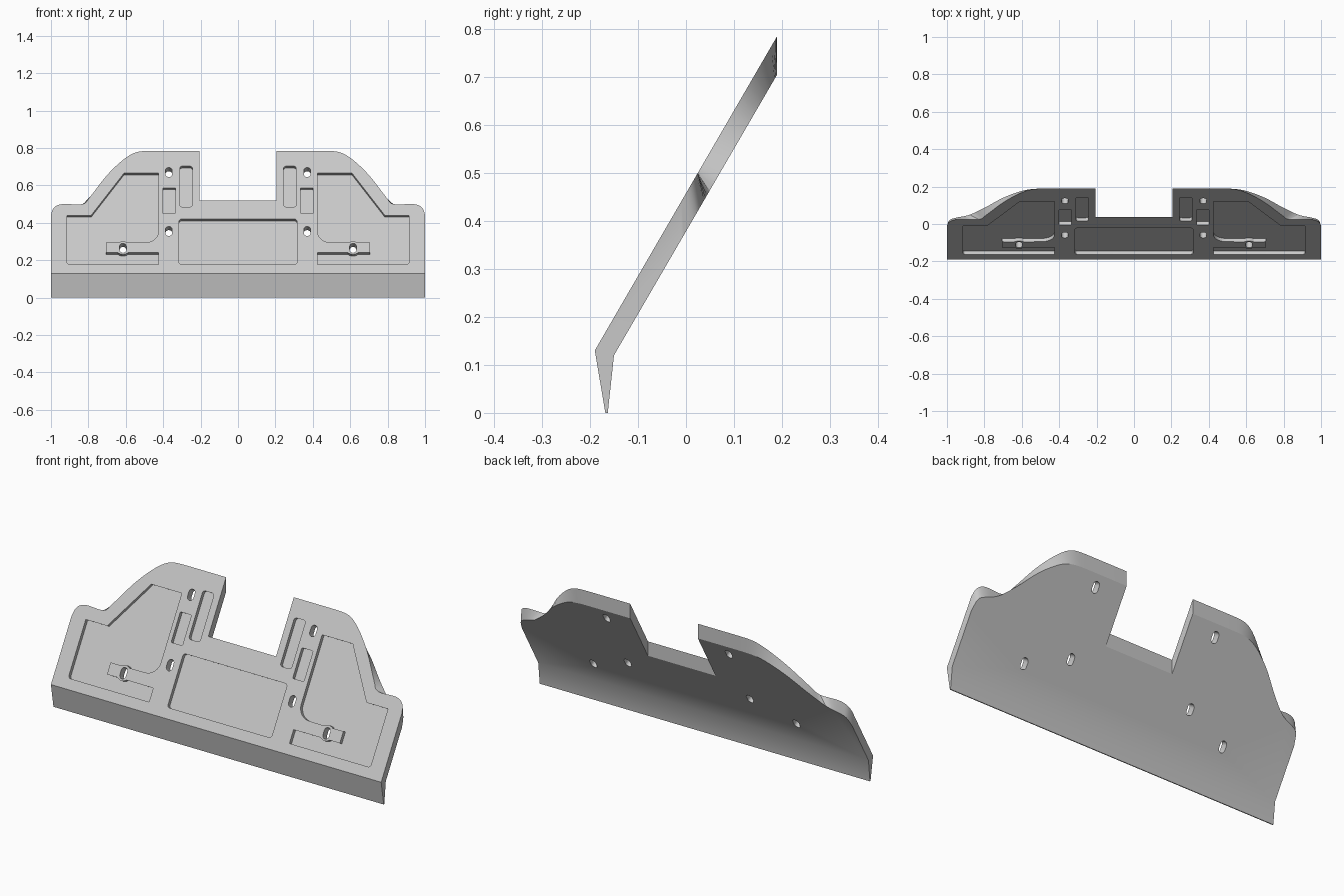
import bpy, bmesh, math
from mathutils import Vector

cube = bpy.data.objects.get("Cube")
if cube:
    bpy.data.objects.remove(cube, do_unlink=True)

grey = bpy.data.materials.new("light grey")
grey.use_nodes = True
grey.diffuse_color = (0.58, 0.58, 0.58, 1)
grey.node_tree.nodes["Principled BSDF"].inputs["Base Color"].default_value = (0.58, 0.58, 0.58, 1)

NORMAL = Vector((0, -0.866, 0.5))   # outward from the tilted front face
DEPTH = 0.02                        # pocket depth


def front(x, z):
    return Vector((x, -0.19 + (z - 0.13) * 0.38 / 0.655, z))


def back(x, y):
    return Vector((x, y, 0.12 + (y + 0.15) * 0.585 / 0.34))


def finish(bm, name):
    bmesh.ops.recalc_face_normals(bm, faces=bm.faces)
    mesh = bpy.data.meshes.new(name)
    bm.to_mesh(mesh)
    bm.free()
    obj = bpy.data.objects.new(name, mesh)
    obj.data.materials.append(grey)
    bpy.context.collection.objects.link(obj)
    return obj


def spline(points, steps=4):
    """Smooth curve through the given points."""
    pts = [Vector(p) for p in points]
    ext = [pts[0]] + pts + [pts[-1]]
    out = []
    for a, b, c, d in zip(ext, ext[1:], ext[2:], ext[3:]):
        for i in range(steps):
            t = i / steps
            out.append(0.5 * (2 * b + (c - a) * t + (2 * a - 5 * b + 4 * c - d) * t * t
                              + (3 * b - a - 3 * c + d) * t ** 3))
    return out + [pts[-1]]


# Half outline: front x, front z, back x, back y
curve = spline([
    (1, 0.44, 1, -0.01), (0.985, 0.48, 0.985, 0.022), (0.94, 0.5, 0.945, 0.035),
    (0.83, 0.5, 0.88, 0.049), (0.79, 0.54, 0.8, 0.086), (0.7, 0.655, 0.7, 0.14),
    (0.61, 0.74, 0.6, 0.177), (0.54, 0.778, 0.53, 0.188), (0.46, 0.785, 0.46, 0.19)])
half = ([(1, 0.13, 1, -0.15)] + [tuple(p) for p in curve]
        + [(0.205, 0.785, 0.205, 0.19), (0.205, 0.52, 0.205, 0.037)])
outline = half + [(-a, b, -c, d) for a, b, c, d in reversed(half)]

# Tilted plate and its tapering lower lip, in one closed mesh
bm = bmesh.new()
f = [bm.verts.new(front(min(1, max(-1, p[0])), min(p[1], 0.785))) for p in outline]
b = [bm.verts.new(back(min(1, max(-1, p[2])), min(p[3], 0.19))) for p in outline]
bm.faces.new(f)
bm.faces.new(b)
for i in range(len(f) - 1):
    bm.faces.new((f[i], f[i + 1], b[i + 1], b[i]))
tip_f = [bm.verts.new((s, -0.168, 0)) for s in (1, -1)]
tip_b = [bm.verts.new((s, -0.163, 0)) for s in (1, -1)]
bm.faces.new((f[0], f[-1], tip_f[1], tip_f[0]))
bm.faces.new((b[0], b[-1], tip_b[1], tip_b[0]))
bm.faces.new((tip_f[0], tip_f[1], tip_b[1], tip_b[0]))
for i, k in ((0, 0), (-1, 1)):
    bm.faces.new((f[i], tip_f[k], tip_b[k], b[i]))
plate = finish(bm, "bent_plate")


def arc(cx, cz, r, start, end, n=8):
    """Arc lying in the tilted plane, listed in front x and z."""
    return [(cx + r * math.cos(math.radians(start + (end - start) * i / n)),
             cz + 0.866 * r * math.sin(math.radians(start + (end - start) * i / n)))
            for i in range(n + 1)]


def rounded(x0, x1, z0, z1, r=0.014):
    q = r * 0.866
    return (arc(x1 - r, z1 - q, r, 0, 90, 4) + arc(x0 + r, z1 - q, r, 90, 180, 4)
            + arc(x0 + r, z0 + q, r, 180, 270, 4) + arc(x1 - r, z0 + q, r, 270, 360, 4))


def prism(bm, points, depth):
    top = [bm.verts.new(front(*p) + NORMAL * 0.03) for p in points]
    low = [bm.verts.new(front(*p) - NORMAL * depth) for p in points]
    bm.faces.new(top)
    bm.faces.new(low)
    for i in range(len(top)):
        j = (i + 1) % len(top)
        bm.faces.new((top[i], top[j], low[j], low[i]))


def both_sides(bm, points, depth):
    prism(bm, points, depth)
    prism(bm, [(-x, z) for x, z in points], depth)


# Side recess wraps around a raised tongue with a round boss
side_recess = ([(0.425, 0.665), (0.61, 0.665), (0.785, 0.44), (0.915, 0.44)]
               + arc(0.901, 0.19, 0.014, 360, 270, 4) + [(0.425, 0.178), (0.425, 0.24)]
               + arc(0.615, 0.266, 0.04, 228, 312) + [(0.705, 0.24), (0.705, 0.294)]
               + arc(0.615, 0.266, 0.04, 52, 128)
               + arc(0.495, 0.355, 0.07, 270, 180))

pockets = bmesh.new()
prism(pockets, rounded(-0.315, 0.315, 0.178, 0.42), DEPTH)
both_sides(pockets, rounded(0.243, 0.311, 0.485, 0.703), DEPTH)
both_sides(pockets, rounded(0.334, 0.402, 0.45, 0.587, 0.005), DEPTH)
both_sides(pockets, side_recess, DEPTH)

# Slotted bolt holes, right through the plate
holes = bmesh.new()
for x, z in ((0.37, 0.67), (0.37, 0.355), (0.615, 0.265)):
    slot = arc(x, z + 0.01, 0.018, 0, 180) + arc(x, z - 0.01, 0.018, 180, 360)
    both_sides(holes, slot, 0.1)

bpy.context.view_layer.objects.active = plate
plate.select_set(True)
for cutter in (finish(pockets, "pocket_cutter"), finish(holes, "hole_cutter")):
    cutter.hide_render = True
    mod = plate.modifiers.new("cut", "BOOLEAN")
    mod.operation = "DIFFERENCE"
    mod.solver = "EXACT"
    mod.object = cutter
    bpy.ops.object.modifier_apply(modifier=mod.name)
    bpy.data.objects.remove(cutter, do_unlink=True)

bpy.ops.object.shade_smooth_by_angle(angle=math.radians(25))
